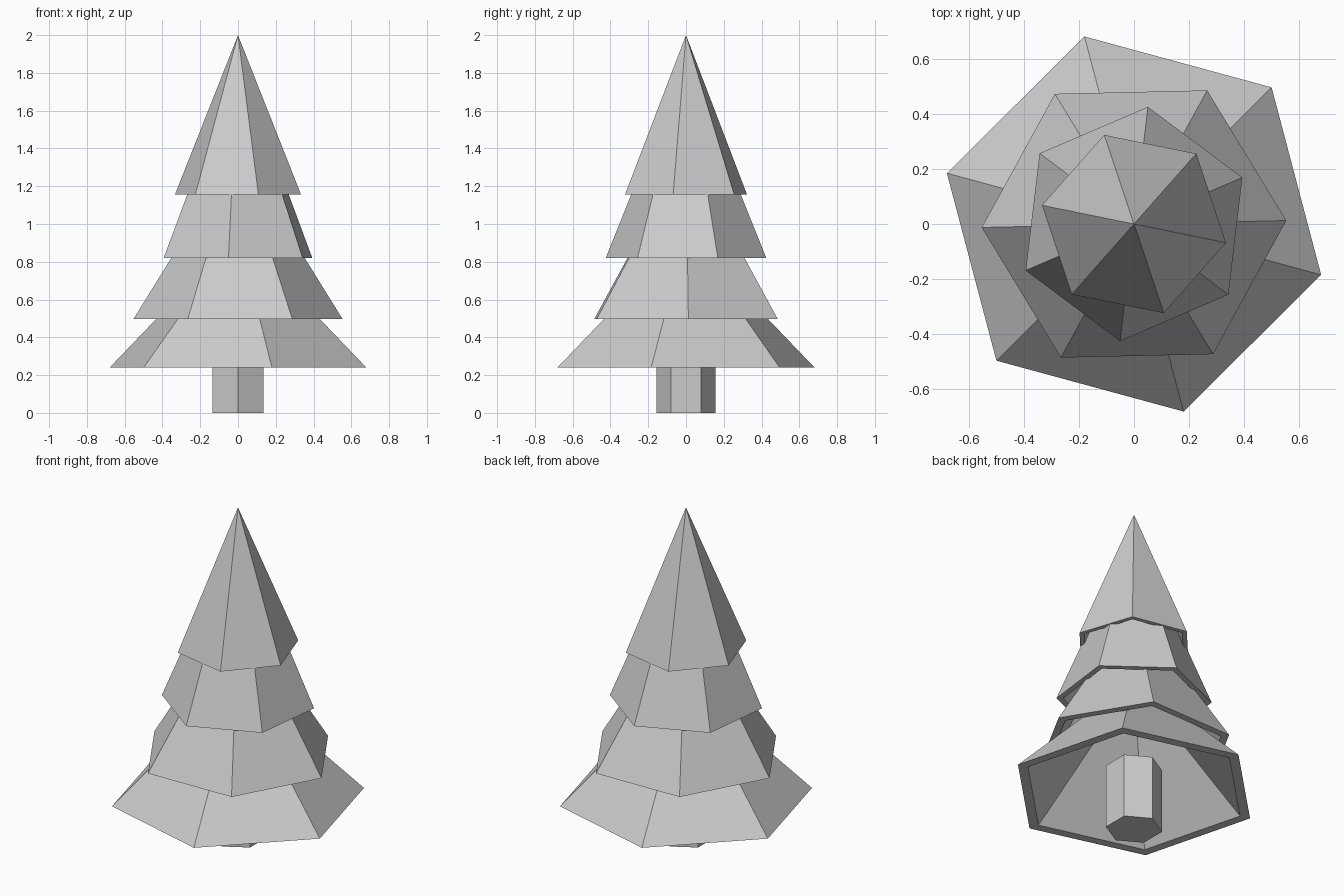
import bpy, bmesh
from math import radians, cos
from mathutils import Matrix

if "Cube" in bpy.data.objects:
    bpy.data.objects.remove(bpy.data.objects["Cube"])

SIDES = 6


def hex_cone(name, r1, r2, z0, z1, phase, hollow=False):
    """Six-sided cone or prism; phase is the angle of a corner in degrees."""
    bm = bmesh.new()
    m = Matrix.Translation((0, 0, (z0 + z1) / 2)) @ Matrix.Rotation(radians(phase - 30), 4, 'Z')
    bmesh.ops.create_cone(bm, cap_ends=True, cap_tris=False, segments=SIDES,
                          radius1=r1, radius2=r2, depth=z1 - z0, matrix=m)
    bmesh.ops.remove_doubles(bm, verts=bm.verts[:], dist=1e-5)
    if hollow:
        # flat rim, then the underside rises to a point inside the cone
        base = min(bm.faces, key=lambda f: f.calc_center_median().z)
        bmesh.ops.inset_individual(bm, faces=[base], thickness=0.1 * r1 * cos(radians(30)))
        centre = bmesh.ops.poke(bm, faces=[base])['verts'][0]
        centre.co.z = z1 - 0.02
    bmesh.ops.recalc_face_normals(bm, faces=bm.faces[:])
    mesh = bpy.data.meshes.new(name)
    bm.to_mesh(mesh)
    bm.free()
    obj = bpy.data.objects.new(name, mesh)
    bpy.context.collection.objects.link(obj)
    return obj


# trunk
hex_cone("trunk", 0.157, 0.157, 0.0, 0.39, 30)

# foliage tiers: name, radius, rim height, tip height, corner angle
for name, r, z0, z1, phase in (
    ("foliage_bottom", 0.704, 0.24, 0.95, -15.2),
    ("foliage_lower", 0.553, 0.498, 1.39, 1.3),
    ("foliage_upper", 0.428, 0.82, 1.88, 23.2),
    ("foliage_top", 0.341, 1.155, 2.0, -11.5),
):
    hex_cone(name, r, 0, z0, z1, phase, hollow=True)
